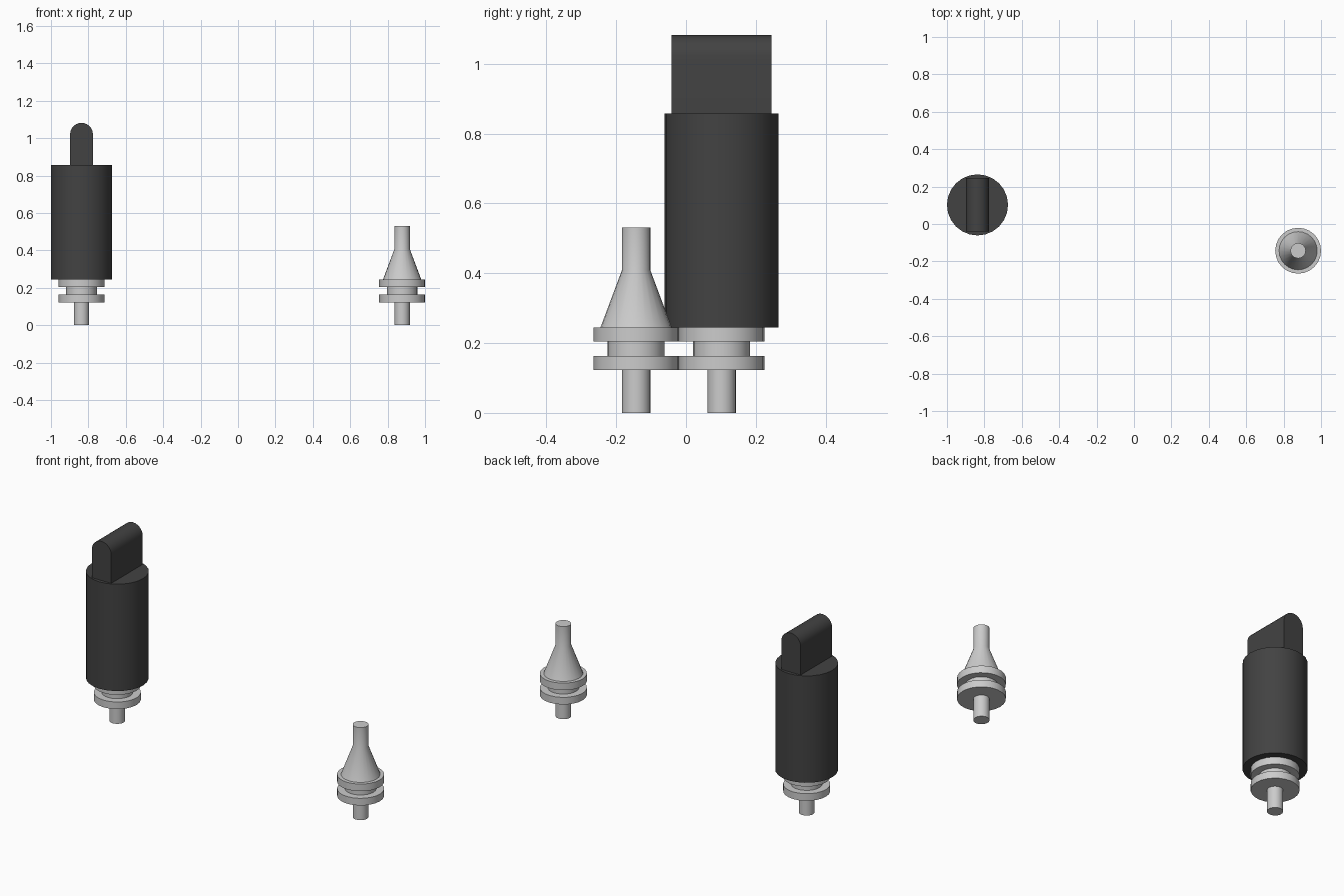
import bpy, bmesh, math

if "Cube" in bpy.data.objects:
    bpy.data.objects.remove(bpy.data.objects["Cube"])

U = 2 / 98          # base unit, the whole model is 98 units long
SIDES = 24
PLUG = (-41 * U, 5 * U)   # x, y of the tall switch
STUD = (43 * U, -7 * U)   # x, y of the small cone contact


def finish(name, bm, xy, mat=None):
    bmesh.ops.recalc_face_normals(bm, faces=bm.faces)
    mesh = bpy.data.meshes.new(name)
    bm.to_mesh(mesh)
    bm.free()
    ob = bpy.data.objects.new(name, mesh)
    ob.location = (xy[0], xy[1], 0)
    bpy.context.collection.objects.link(ob)
    if mat:
        mesh.materials.append(mat)
    return ob


def lathe(name, profile, xy, mat=None):
    """Closed solid of revolution from (radius, height) pairs in units."""
    bm = bmesh.new()
    rings = []
    for r, z in profile:
        rings.append([bm.verts.new((r * U * math.cos(2 * math.pi * i / SIDES),
                                    r * U * math.sin(2 * math.pi * i / SIDES),
                                    z * U)) for i in range(SIDES)])
    for a, b in zip(rings, rings[1:]):
        for i in range(SIDES):
            j = (i + 1) % SIDES
            bm.faces.new((a[i], a[j], b[j], b[i]))
    bm.faces.new(rings[0])
    bm.faces.new(rings[-1])
    return finish(name, bm, xy, mat)


dark = bpy.data.materials.new("dark_grey")
dark.diffuse_color = (0.055, 0.055, 0.055, 1)
dark.use_nodes = True
dark.node_tree.nodes["Principled BSDF"].inputs["Base Color"].default_value = dark.diffuse_color

# Pin with two flanges, shared by both pieces
base = [(2, 0), (2, 6), (6, 6), (6, 8), (4, 8), (4, 10), (6, 10), (6, 12)]
lathe("switch_pin", base, PLUG)

# Cone contact: same base, then a taper and a top pin
lathe("cone_contact", base + [(5, 12), (2, 20), (2, 26)], STUD)

# Cylindrical switch body
lathe("switch_body", [(8, 12), (8, 42)], PLUG, dark)

# Round-topped grip on the body
bm = bmesh.new()
outline = [(-3, 42), (3, 42)]
outline += [(3 * math.cos(math.pi * i / 12), 50 + 3 * math.sin(math.pi * i / 12))
            for i in range(13)]
face = bm.faces.new([bm.verts.new((x * U, -7 * U, z * U)) for x, z in outline])
ext = bmesh.ops.extrude_face_region(bm, geom=[face], use_keep_orig=True)
bmesh.ops.translate(bm, vec=(0, 14 * U, 0),
                    verts=[v for v in ext["geom"] if isinstance(v, bmesh.types.BMVert)])
finish("switch_grip", bm, PLUG, dark)

# Soft shading around the curves, sharp rims
for ob in bpy.context.collection.objects:
    ob.select_set(True)
    bpy.context.view_layer.objects.active = ob
bpy.ops.object.shade_smooth_by_angle(angle=math.radians(30))
